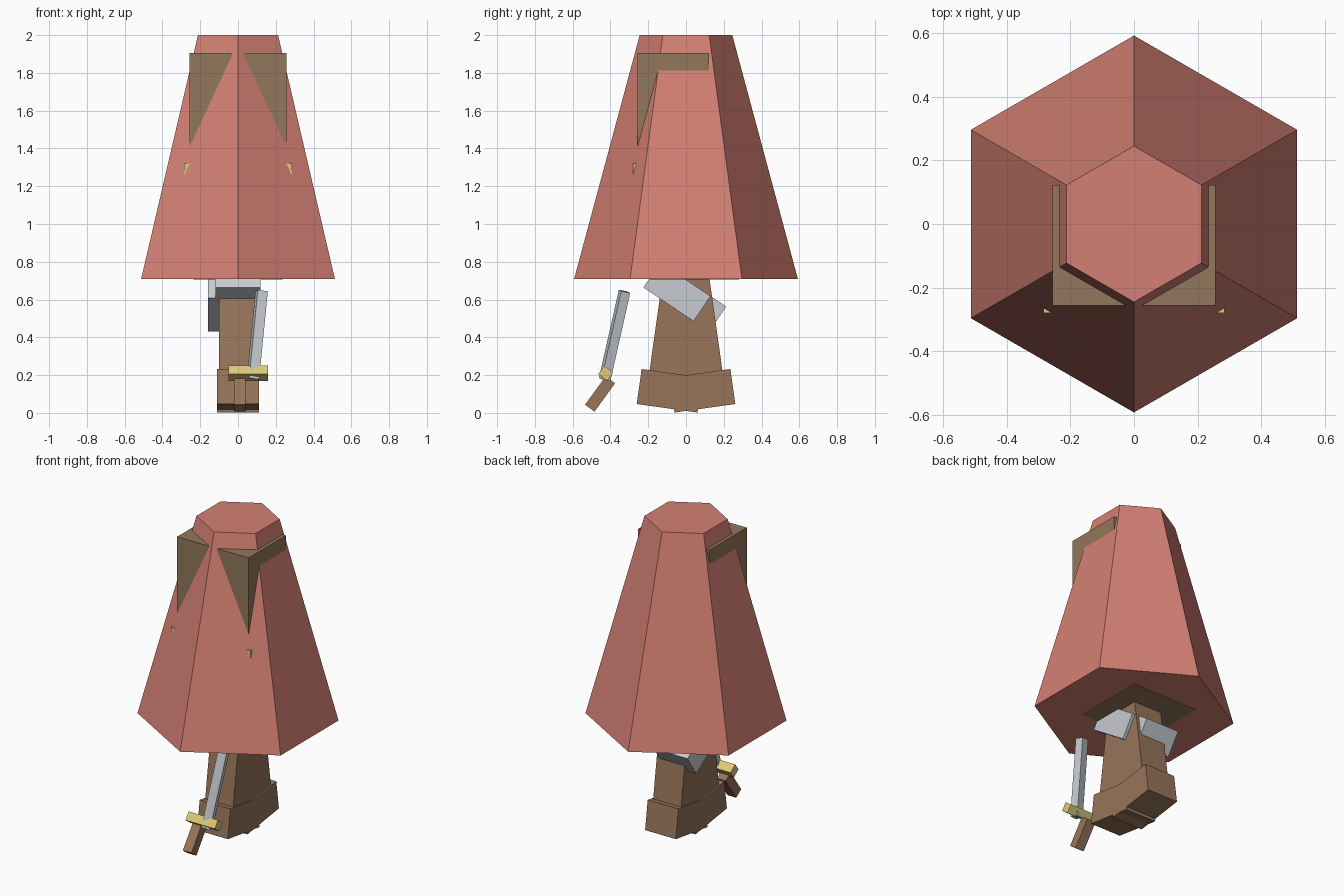
import bpy
from math import radians

cube = bpy.data.objects.get("Cube")
if cube:
    bpy.data.objects.remove(cube, do_unlink=True)


def material(name, rgb):
    """Flat material from 0-255 display colour, stored as linear."""
    lin = [((c / 255 + 0.055) / 1.055) ** 2.4 for c in rgb]
    mat = bpy.data.materials.new(name)
    mat.use_nodes = True
    mat.diffuse_color = (*lin, 1)
    mat.node_tree.nodes["Principled BSDF"].inputs["Base Color"].default_value = (*lin, 1)
    return mat


red = material("cloak_red", (212, 128, 115))
tan = material("tunic_brown", (148, 119, 91))
leather = material("leather_brown", (151, 117, 90))
steel = material("steel_grey", (199, 204, 209))
gold = material("gold", (222, 202, 118))


def box(name, centre, size, mat, tilt=(0, 0, 0)):
    """Box with a twist about its own z first, then tilts about y and x."""
    bpy.ops.mesh.primitive_cube_add(size=1)
    obj = bpy.context.object
    obj.name = name
    obj.data.name = name
    for v in obj.data.vertices:
        v.co = [c * s for c, s in zip(v.co, size)]
    obj.location = centre
    obj.rotation_mode = 'ZYX'
    obj.rotation_euler = [radians(a) for a in tilt]
    obj.data.materials.append(mat)
    return obj


def span(name, low, high, mat):
    """Upright box between two corners."""
    centre = [(a + b) / 2 for a, b in zip(low, high)]
    return box(name, centre, [b - a for a, b in zip(low, high)], mat)


# Six-sided cloak
bpy.ops.mesh.primitive_cone_add(vertices=6, radius1=0.592, radius2=0.245,
                                depth=1.29, location=(0, 0, 1.355))
cloak = bpy.context.object
cloak.name = "cloak"
cloak.data.materials.append(red)

# Torso, belt and hips, mostly under the cloak
span("torso", (-0.256, -0.256, 0.95), (0.256, 0.123, 1.905), tan)
span("belt", (-0.285, -0.28, 1.2), (0.285, 0.12, 1.32), gold)
span("hips", (-0.235, -0.19, 0.706), (0.235, 0.28, 0.95), tan)

# Legs and boots, one swung forward and one back
for side, label in ((-1, "front"), (1, "back")):
    swing = (8 * side, 0, 0)
    box(label + "_leg", (0, 0.055 * side, 0.45), (0.2, 0.21, 0.68), leather, swing)
    box(label + "_boot", (0, 0.087 * side, 0.117), (0.22, 0.325, 0.187), leather, swing)

# Slanted steel plates around the thighs
plate = (0.24, 0.32, 0.16)
box("left_thigh_plate", (0, -0.048, 0.641), plate, steel, (-34, 0, 0))
box("right_thigh_plate", (-0.04, 0.035, 0.586), plate, steel, (-34, 0, 0))

# Sword
box("sword_blade", (0.102, -0.378, 0.41), (0.055, 0.05, 0.48), steel, (-12.7, 5.5, 15))
box("sword_guard", (0.055, -0.425, 0.21), (0.21, 0.06, 0.055), gold, (-36, 0, 0))
box("sword_handle", (0.01, -0.455, 0.1), (0.062, 0.062, 0.185), leather, (-36, 0, 0))
